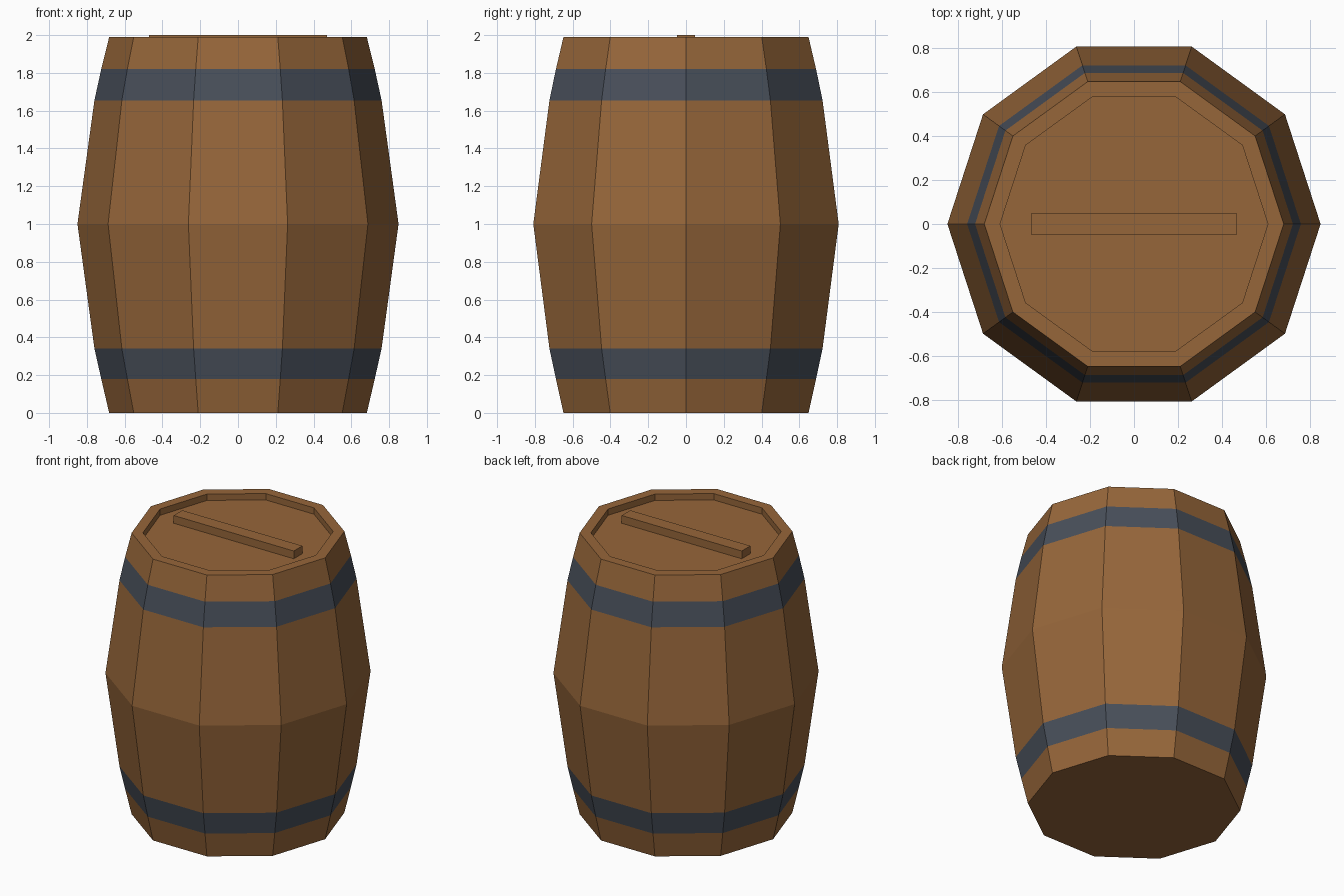
import bpy, bmesh, math

if "Cube" in bpy.data.objects:
    bpy.data.objects.remove(bpy.data.objects["Cube"])

SIDES = 10


def material(name, rgb):
    m = bpy.data.materials.new(name)
    m.diffuse_color = (*rgb, 1)
    m.use_nodes = True
    m.node_tree.nodes["Principled BSDF"].inputs["Base Color"].default_value = m.diffuse_color
    return m


wood = material("brown wood", (0.305, 0.133, 0.042))
iron = material("dark iron", (0.065, 0.078, 0.102))


def finish(bm, name, mats):
    bmesh.ops.recalc_face_normals(bm, faces=bm.faces)
    mesh = bpy.data.meshes.new(name)
    bm.to_mesh(mesh)
    bm.free()
    for m in mats:
        mesh.materials.append(m)
    ob = bpy.data.objects.new(name, mesh)
    bpy.context.collection.objects.link(ob)
    return ob


# Barrel body: (radius, height) profile swept round, with rim and sunken lid
profile = [(0.682, 0), (0.724, 0.18), (0.76, 0.34), (0.85, 1.0),
           (0.76, 1.655), (0.724, 1.82), (0.682, 1.99),
           (0.61, 1.99), (0.61, 1.945)]
hoops = (1, 4)  # profile spans that are iron
bm = bmesh.new()
rings = [[bm.verts.new((r * math.cos(math.tau * i / SIDES),
                        r * math.sin(math.tau * i / SIDES), z))
          for i in range(SIDES)] for r, z in profile]
for k in range(len(rings) - 1):
    a, b = rings[k], rings[k + 1]
    for i in range(SIDES):
        j = (i + 1) % SIDES
        f = bm.faces.new((a[i], a[j], b[j], b[i]))
        f.material_index = 1 if k in hoops else 0
bm.faces.new(rings[0])
bm.faces.new(rings[-1])
finish(bm, "barrel_body", [wood, iron])

# Cross bar on the lid
bm = bmesh.new()
bmesh.ops.create_cube(bm, size=1)
bmesh.ops.scale(bm, vec=(0.94, 0.096, 0.055), verts=bm.verts)
bmesh.ops.translate(bm, vec=(0, 0, 1.9725), verts=bm.verts)
finish(bm, "lid_bar", [wood])
